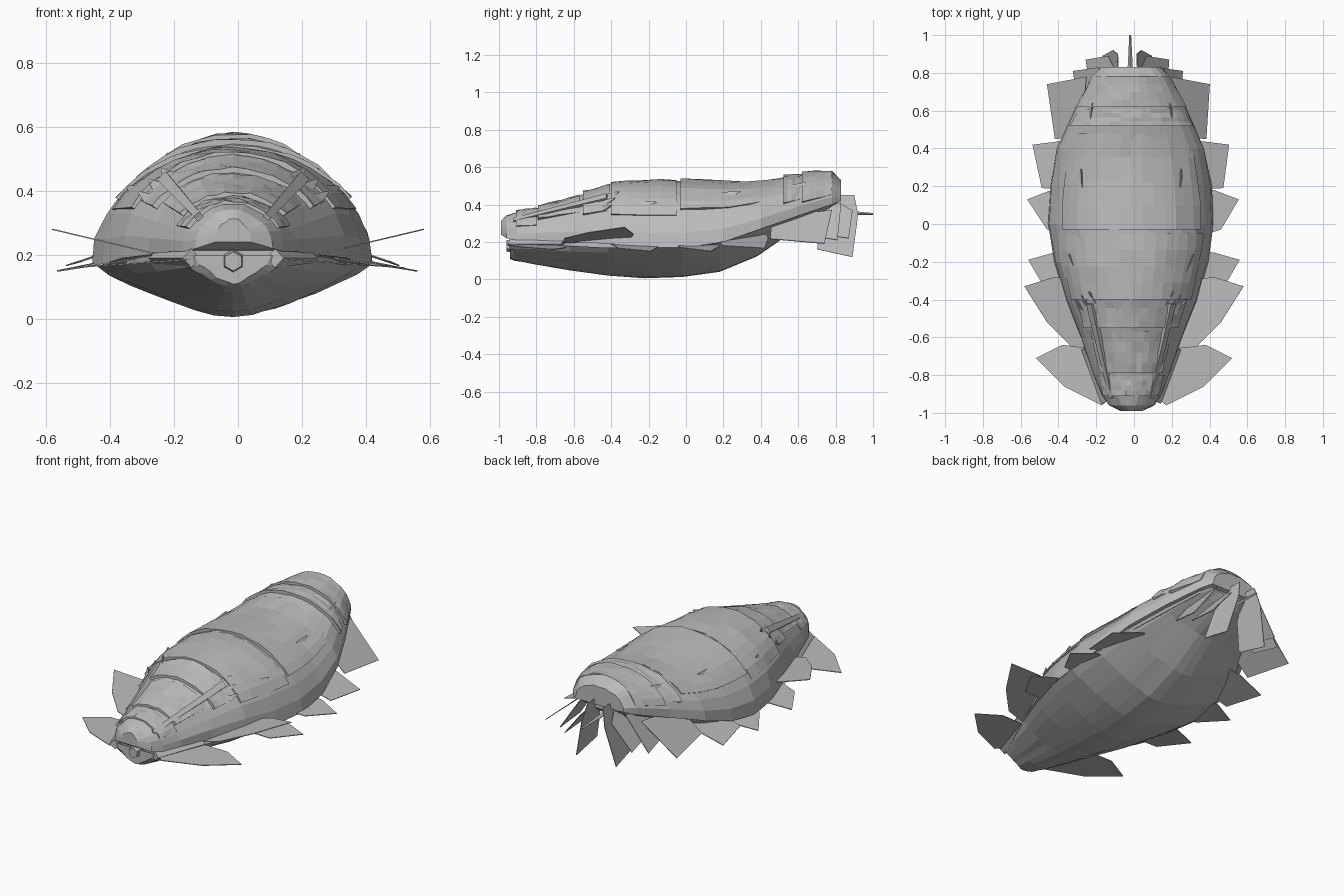
import bpy
import bmesh
import math
import random
from mathutils import Vector

random.seed(4)

default_cube = bpy.data.objects.get("Cube")
if default_cube:
    bpy.data.objects.remove(default_cube, do_unlink=True)

stone_grey = bpy.data.materials.new("stone_grey")
stone_grey.use_nodes = True
GREY = (0.5, 0.5, 0.5, 1)
stone_grey.diffuse_color = GREY
stone_grey.node_tree.nodes["Principled BSDF"].inputs["Base Color"].default_value = GREY

# Body axis sits slightly to the right of the fins
AXIS = -0.015

# Body stations: y, half width, seam height, back height, belly height
STATIONS = [
    (-0.99, 0.06, 0.24, 0.31, 0.12),
    (-0.96, 0.12, 0.22, 0.34, 0.11),
    (-0.9, 0.16, 0.21, 0.36, 0.10),
    (-0.8, 0.20, 0.21, 0.38, 0.08),
    (-0.6, 0.27, 0.20, 0.44, 0.05),
    (-0.4, 0.35, 0.19, 0.51, 0.02),
    (-0.2, 0.41, 0.17, 0.53, 0.005),
    (0.0, 0.44, 0.17, 0.53, 0.01),
    (0.2, 0.43, 0.20, 0.52, 0.04),
    (0.4, 0.39, 0.27, 0.52, 0.12),
    (0.6, 0.30, 0.34, 0.56, 0.26),
    (0.78, 0.21, 0.40, 0.58, 0.35),
    (0.83, 0.16, 0.42, 0.53, 0.39),
]


def station(y):
    """Interpolate width, seam, back and belly at y."""
    for a, b in zip(STATIONS, STATIONS[1:]):
        if y <= b[0]:
            t = (y - a[0]) / (b[0] - a[0])
            return [p + (q - p) * t for p, q in zip(a[1:], b[1:])]
    return STATIONS[-1][1:]


def finish(name, bm):
    bmesh.ops.recalc_face_normals(bm, faces=bm.faces)
    mesh = bpy.data.meshes.new(name)
    bm.to_mesh(mesh)
    bm.free()
    mesh.materials.append(stone_grey)
    obj = bpy.data.objects.new(name, mesh)
    bpy.context.collection.objects.link(obj)
    return obj


def loft(bm, rings):
    """Skin closed rings of points and cap both ends; returns the last cap."""
    loops = [[bm.verts.new(p) for p in ring] for ring in rings]
    n = len(loops[0])
    for a, b in zip(loops, loops[1:]):
        for i in range(n):
            j = (i + 1) % n
            bm.faces.new((a[i], a[j], b[j], b[i]))
    bm.faces.new(loops[0])
    return bm.faces.new(loops[-1])


def arc_point(y, angle, grow=0.0):
    """A point on the domed back, pushed outward by grow."""
    w, seam, back, belly = station(y)
    return Vector((AXIS + (w + grow) * math.cos(angle), y,
                   seam + (back - seam + grow) * math.sin(angle)))


def dome_ring(y, grow=0.0, rough=0.0, start=0.0, count=14):
    ring = []
    for i in range(count + 1):
        angle = start + (math.pi - 2 * start) * i / count
        p = arc_point(y, angle, grow + random.uniform(-rough, rough))
        ring.append(p)
    return ring


# Domed upper shell with a recessed rear opening
bm = bmesh.new()
ys = [s[0] for s in STATIONS]
rear = loft(bm, [dome_ring(y, 0, 0.005) for y in ys])
bmesh.ops.inset_region(bm, faces=[rear], thickness=0.02, depth=-0.05)
finish("upper_shell", bm)

# Lower hull: a narrow skirt under the shell lip, then a rounded keel
bm = bmesh.new()
rings = []
for y in ys[1:]:
    w, seam, back, belly = station(y)
    rim = seam - (0.02 if y < -0.3 else 0.0)
    skirt = rim - min(0.03, (rim - belly) * 0.3)
    hull_y = y + 0.02 if y < -0.9 else y - 0.02
    ring = [(AXIS + w * 0.98, hull_y, rim)]
    for i in range(13):
        u = 1 - i / 6
        z = skirt + (belly - skirt) * (1 - abs(u) ** 1.5)
        ring.append((AXIS + w * 0.88 * u, hull_y, z + random.uniform(-0.004, 0.004)))
    ring.append((AXIS - w * 0.98, hull_y, rim))
    rings.append(ring)
loft(bm, rings)
finish("lower_hull", bm)

# Recess closing the mouth between shell and hull
bm = bmesh.new()
rings = []
for y in (-0.92, -0.6, -0.3):
    w, seam, back, belly = station(y)
    w *= 0.88
    rings.append([(AXIS - w, y, seam - 0.04), (AXIS + w, y, seam - 0.04),
                  (AXIS + w, y, seam + 0.01), (AXIS - w, y, seam + 0.01)])
loft(bm, rings)
finish("mouth_lining", bm)


# Overlapping back plates, raised at their front edge
def back_plate(name, y0, y1, lift, start):
    bm = bmesh.new()
    steps = 4
    rings = []
    for k in range(steps + 1):
        t = k / steps
        grow = lift * (1 - t) + 0.002
        outer = dome_ring(y0 + (y1 - y0) * t, grow, 0.004, start)
        inner = dome_ring(y0 + (y1 - y0) * t, -0.015, 0, start)
        rings.append(outer + inner[::-1])
    loft(bm, rings)
    finish(name, bm)


PLATES = [
    ("snout_plate", -0.91, -0.80, 0.01, 0.5),
    ("brow_plate", -0.79, -0.57, 0.01, 0.7),
    ("neck_plate", -0.55, -0.41, 0.012, 0.6),
    ("shoulder_plate", -0.40, -0.05, 0.01, 0.5),
    ("middle_plate", -0.03, 0.48, 0.01, 0.6),
    ("collar_plate", 0.52, 0.61, 0.016, 0.4),
    ("rear_plate", 0.62, 0.78, 0.014, 0.3),
]
for plate in PLATES:
    back_plate(*plate)


# Thin flat fins: root x and z, tip x and z, then the outline seen from above
def fin(name, side, slope, outline):
    x0, z0, x1, z1 = slope
    bm = bmesh.new()
    verts = []
    for x, y in outline:
        z = z0 + (z1 - z0) * (x - x0) / (x1 - x0)
        drift = -0.04 * max(y, 0)
        verts.append(bm.verts.new((side * x + drift, y, z)))
    bm.faces.new(verts)
    obj = finish(name, bm)
    thick = obj.modifiers.new("thickness", "SOLIDIFY")
    thick.thickness = 0.004
    thick.offset = 0


FINS = {
    "jaw_fin": ((0.1, 0.19, 0.52, 0.16),
                [(0.1, -0.9), (0.17, -0.96), (0.37, -0.86), (0.52, -0.71),
                 (0.38, -0.64), (0.2, -0.66)]),
    "front_fin": ((0.2, 0.19, 0.58, 0.28),
                  [(0.22, -0.66), (0.33, -0.65), (0.46, -0.52), (0.58, -0.33),
                   (0.42, -0.28), (0.3, -0.3)]),
    "shoulder_fin": ((0.3, 0.19, 0.56, 0.15),
                     [(0.3, -0.4), (0.46, -0.36), (0.56, -0.19), (0.42, -0.15), (0.3, -0.15)]),
    "middle_fin": ((0.36, 0.19, 0.56, 0.15),
                   [(0.36, -0.06), (0.46, -0.03), (0.56, 0.13), (0.43, 0.18), (0.36, 0.17)]),
    "hip_fin": ((0.3, 0.24, 0.51, 0.17),
                [(0.32, 0.18), (0.48, 0.19), (0.52, 0.42), (0.36, 0.44), (0.3, 0.43)]),
    "rear_fin": ((0.22, 0.37, 0.42, 0.2),
                 [(0.26, 0.46), (0.40, 0.45), (0.43, 0.74), (0.22, 0.78)]),
    "drooping_fin": ((0.15, 0.41, 0.29, 0.21),
                     [(0.17, 0.66), (0.27, 0.64), (0.29, 0.81), (0.15, 0.83)]),
    "outer_tail_fin": ((0.05, 0.43, 0.22, 0.22),
                       [(0.06, 0.8), (0.2, 0.69), (0.22, 0.87), (0.1, 0.89)]),
    "inner_tail_fin": ((0.05, 0.45, 0.13, 0.12),
                       [(0.05, 0.82), (0.08, 0.73), (0.12, 0.7), (0.13, 0.89),
                        (0.075, 0.92), (0.05, 0.9)]),
}
for side, label in ((1, "left"), (-1, "right")):
    for part, (slope, outline) in FINS.items():
        fin(label + "_" + part, side, slope, outline)


# Tapered bars and spikes
def spike(name, start, end, r0, r1, sides=4):
    start, end = Vector(start), Vector(end)
    bm = bmesh.new()
    bmesh.ops.create_cone(bm, cap_ends=True, segments=sides, radius1=r0,
                          radius2=r1, depth=(end - start).length)
    turn = (end - start).to_track_quat("Z", "Y").to_matrix().to_4x4()
    turn.translation = (start + end) / 2
    bmesh.ops.transform(bm, matrix=turn, verts=bm.verts)
    finish(name, bm)


for side, label in ((1, "left"), (-1, "right")):
    def flank(y, angle, grow):
        return arc_point(y, angle if side > 0 else math.pi - angle, grow)

    # Brow ridge running back from the snout, ending in a tuft
    spike(label + "_brow_ridge", flank(-0.92, 0.8, 0), flank(-0.42, 0.9, 0), 0.016, 0.026)
    for k in range(3):
        spike(label + "_brow_tuft", flank(-0.48 + 0.03 * k, 0.65 + 0.15 * k, -0.02),
              flank(-0.4 + 0.02 * k, 0.65 + 0.15 * k, 0.02), 0.03, 0.004, 3)
    # Small tufts along the flank
    for y, angle in ((-0.25, 0.7), (0.2, 0.9), (0.55, 0.8)):
        spike(label + "_flank_tuft", flank(y, angle, -0.01),
              flank(y + 0.09, angle, 0.015), 0.025, 0.004, 3)
    # Cheek wedge beside the mouth
    spike(label + "_cheek", (AXIS + side * 0.13, -0.94, 0.19),
          (AXIS + side * 0.25, -0.66, 0.19), 0.03, 0.015)

# Tongue and tail spine
spike("tongue", (AXIS, -0.96, 0.18), (AXIS, -0.85, 0.18), 0.03, 0.05, 6)
spike("tail_spine", (-0.02, 0.78, 0.36), (-0.02, 1, 0.35), 0.016, 0.005)
